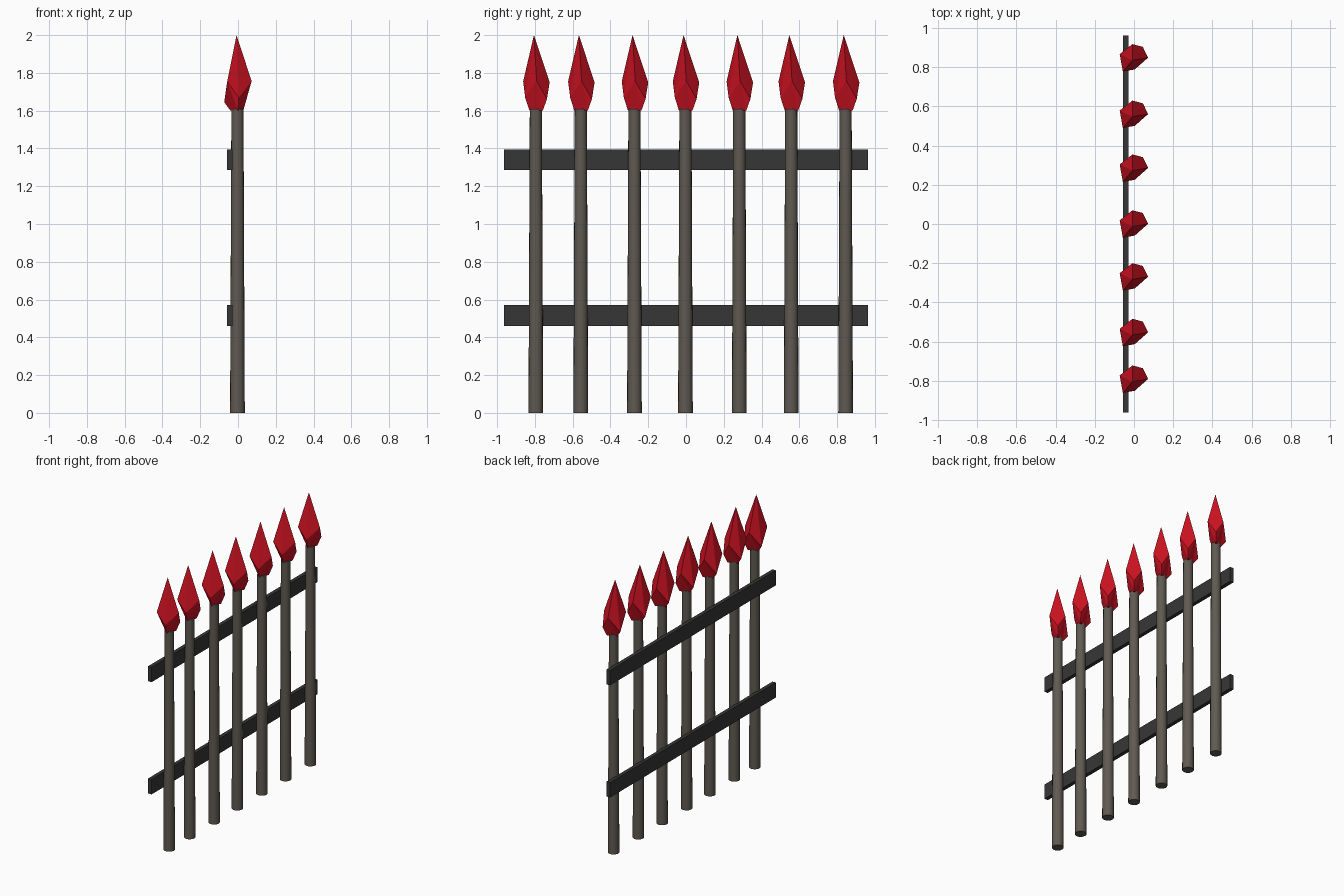
import bpy
import bmesh

if "Cube" in bpy.data.objects:
    bpy.data.objects.remove(bpy.data.objects["Cube"])

POST_Y = [-0.795, -0.557, -0.273, -0.003, 0.282, 0.557, 0.845]


def material(name, rgb):
    mat = bpy.data.materials.new(name)
    mat.diffuse_color = (*rgb, 1.0)
    mat.use_nodes = True
    mat.node_tree.nodes["Principled BSDF"].inputs["Base Color"].default_value = mat.diffuse_color
    return mat


red = material("red_paint", (0.62, 0.006, 0.016))
stone = material("warm_grey", (0.115, 0.102, 0.082))
iron = material("dark_iron", (0.037, 0.037, 0.037))


# Tapered round post
def post(name, y):
    bpy.ops.mesh.primitive_cone_add(vertices=16, radius1=0.039, radius2=0.032,
                                    depth=1.61, location=(-0.003, y, 0.805))
    obj = bpy.context.object
    obj.name = name
    obj.data.materials.append(stone)
    bpy.ops.object.shade_smooth_by_angle()


# Three-sided faceted spearhead: tip, shoulder ring, lower ring, flat base
def spearhead(name, y):
    tip = (-0.008, -0.01, 2.0)
    shoulder = [(0.072, 0.004, 1.757), (-0.008, 0.073, 1.75), (-0.057, -0.067, 1.755)]
    lower = [(0.045, 0.059, 1.662), (-0.073, 0.022, 1.645), (0.004, -0.056, 1.668)]
    base = [(0.028, 0.037, 1.6), (-0.04, 0.01, 1.6), (0.0, -0.034, 1.6)]
    bm = bmesh.new()
    t = bm.verts.new(tip)
    s, l, b = ([bm.verts.new(p) for p in ring] for ring in (shoulder, lower, base))
    for i in range(3):
        j = (i + 1) % 3
        bm.faces.new((t, s[i], l[i]))
        bm.faces.new((t, l[i], s[j]))
        bm.faces.new((s[j], l[i], b[i]))
        bm.faces.new((s[j], b[i], b[j]))
        bm.faces.new((s[j], b[j], l[j]))
    bm.faces.new(b)
    bmesh.ops.recalc_face_normals(bm, faces=bm.faces)
    mesh = bpy.data.meshes.new(name)
    bm.to_mesh(mesh)
    bm.free()
    obj = bpy.data.objects.new(name, mesh)
    obj.location.y = y
    mesh.materials.append(red)
    bpy.context.collection.objects.link(obj)


# Flat rail running behind the posts
def rail(name, z):
    bpy.ops.mesh.primitive_cube_add(size=1, location=(-0.043, 0, z))
    obj = bpy.context.object
    obj.name = name
    obj.scale = (0.028, 1.925, 0.11)
    obj.data.materials.append(iron)


for n, y in enumerate(POST_Y, 1):
    post(f"post_{n}", y)
    spearhead(f"spearhead_{n}", y)
rail("lower_rail", 0.515)
rail("upper_rail", 1.34)
